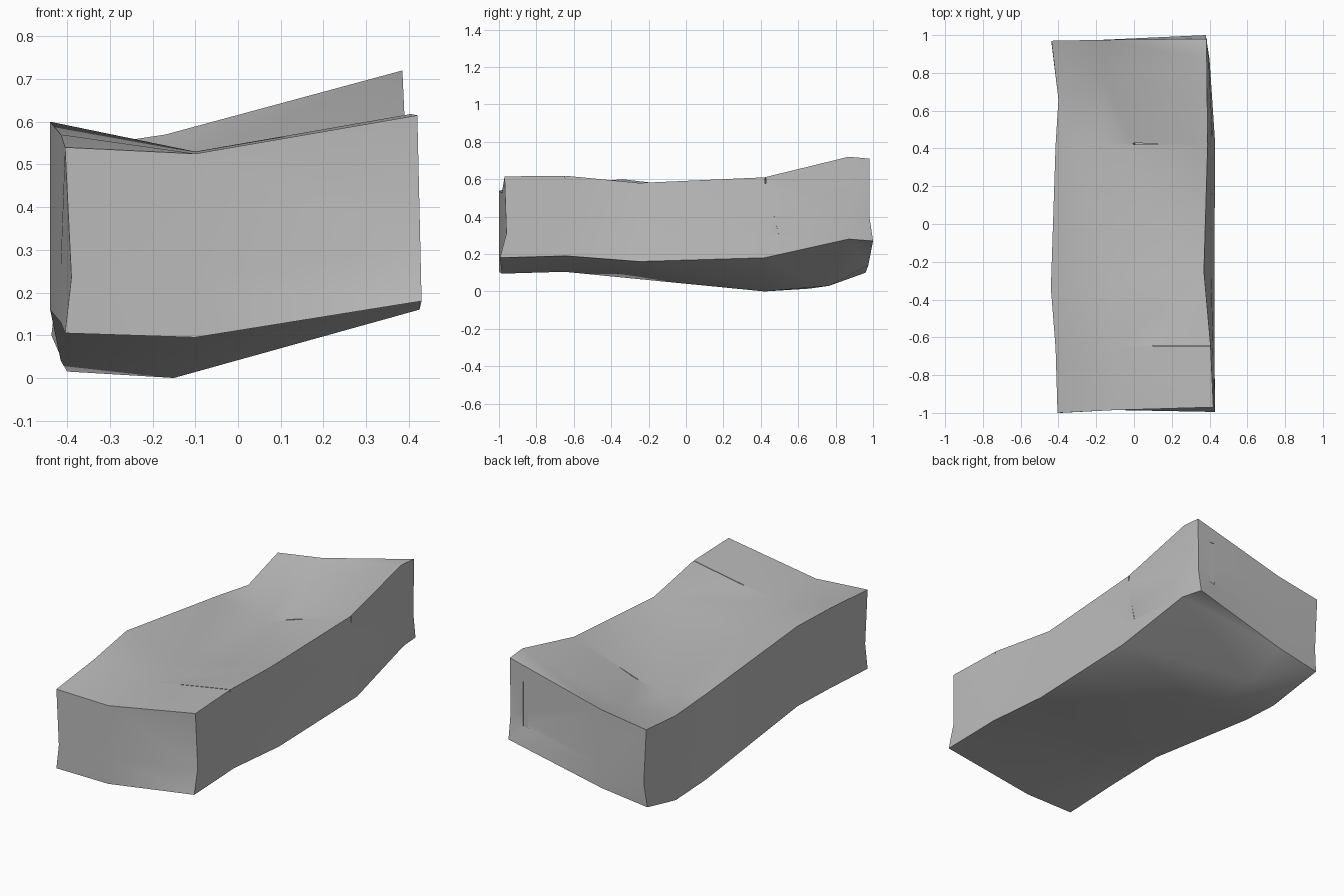
import bpy
import bmesh
from mathutils import Vector

if "Cube" in bpy.data.objects:
    bpy.data.objects.remove(bpy.data.objects["Cube"], do_unlink=True)

stone = bpy.data.materials.new("weathered_grey_stone")
stone.use_nodes = True
grey = (0.5, 0.5, 0.5, 1)
stone.diffuse_color = grey
stone.node_tree.nodes["Principled BSDF"].inputs["Base Color"].default_value = grey

# Cross-sections, front to back:
# (y left, right), (x left, mid, right bottom, right top), bottom z, top z
# with the heights given left, mid, right
sections = [
    ((-1, -0.97), (-0.405, -0.1, 0.43, 0.42), (0.105, 0.095, 0.18), (0.54, 0.525, 0.615)),
    ((-0.66, -0.64), (-0.415, -0.1, 0.425, 0.405), (0.13, 0.105, 0.19), (0.57, 0.53, 0.618)),
    ((-0.34, -0.25), (-0.44, -0.12, 0.425, 0.37), (0.16, 0.07, 0.16), (0.6, 0.505, 0.58)),
    ((0.42, 0.42), (-0.415, -0.15, 0.43, 0.39), (0.04, 0, 0.18), (0.51, 0.435, 0.61)),
    ((0.66, 0.87), (-0.4, -0.16, 0.4, 0.385), (0.015, 0.03, 0.28), (0.48, 0.5, 0.72)),
    ((0.97, 0.98), (-0.437, -0.17, 0.38, 0.385), (0.1, 0.14, 0.27), (0.53, 0.57, 0.71)),
]


def section_points(section):
    """Grid of three rows (bottom, middle, top) by three columns."""
    (yl, yr), (xl, xm, xrb, xrt), low, high = section
    ys = (yl, (yl + yr) / 2, yr)
    bottom = [Vector(p) for p in zip((xl, xm, xrb), ys, low)]
    top = [Vector(p) for p in zip((xl, xm, xrt), ys, high)]
    middle = [b.lerp(t, 0.3) for b, t in zip(bottom, top)]
    return [bottom, middle, top]


grids = [section_points(s) for s in sections]

# Worn corners at the two ends
for end in (grids[0], grids[-1]):
    end[1][0].x += 0.015
grids[0][0][2].y = -0.995
grids[0][1][2].y = -0.96
grids[-1][0][2].y = 1
grids[-1][0][0].y = 0.96

# Loft the block
bm = bmesh.new()
verts = [[[bm.verts.new(p) for p in row] for row in grid] for grid in grids]
rim = [(0, 0), (0, 1), (0, 2), (1, 2), (2, 2), (2, 1), (2, 0), (1, 0)]
for a, b in zip(verts, verts[1:]):
    for (r, c), (s, d) in zip(rim, rim[1:] + rim[:1]):
        bm.faces.new((a[r][c], a[s][d], b[s][d], b[r][c]))
for grid in (verts[0], verts[-1]):
    for r in range(2):
        for c in range(2):
            bm.faces.new((grid[r][c], grid[r][c + 1], grid[r + 1][c + 1], grid[r + 1][c]))
loose = [v for v in bm.verts if not v.link_faces]
bmesh.ops.delete(bm, geom=loose, context="VERTS")
bmesh.ops.recalc_face_normals(bm, faces=bm.faces)
bmesh.ops.triangulate(bm, faces=bm.faces, quad_method="SHORT_EDGE")

mesh = bpy.data.meshes.new("stone_block")
bm.to_mesh(mesh)
bm.free()
block = bpy.data.objects.new("stone_block", mesh)
bpy.context.collection.objects.link(block)
mesh.materials.append(stone)


def crack(name, start, end, size):
    """Cut a hairline crack with a thin box laid from start to end."""
    start, end = Vector(start), Vector(end)
    bpy.ops.mesh.primitive_cube_add(size=1, location=(start + end) / 2)
    cutter = bpy.context.object
    cutter.name = name
    cutter.rotation_euler = (end - start).to_track_quat("X", "Z").to_euler()
    cutter.scale = ((end - start).length, *size)
    cutter.data.materials.append(stone)
    cutter.hide_render = True
    cutter.hide_set(True)
    cut = block.modifiers.new(name, "BOOLEAN")
    cut.operation = "DIFFERENCE"
    cut.solver = "EXACT"
    cut.object = cutter


# Hairline cracks on the top, the left side and the back
crack("rear_top_crack", (0, 0.425, 0.47), (0.45, 0.425, 0.61), (0.006, 0.03))
crack("front_top_crack", (0.1, -0.645, 0.56), (0.45, -0.645, 0.625), (0.004, 0.02))
crack("side_crack", (0.4, 0.425, 0.63), (0.42, 0.51, 0.31), (0.006, 0.03))
crack("back_crack", (0.29, 0.98, 0.3), (0.29, 0.98, 0.6), (0.006, 0.03))

# Apply the cuts, then shade
bpy.ops.object.select_all(action="DESELECT")
block.select_set(True)
bpy.context.view_layer.objects.active = block
for modifier in list(block.modifiers):
    cutter = modifier.object
    bpy.ops.object.modifier_apply(modifier=modifier.name)
    bpy.data.objects.remove(cutter, do_unlink=True)
bpy.ops.object.shade_smooth_by_angle(angle=0.6)
